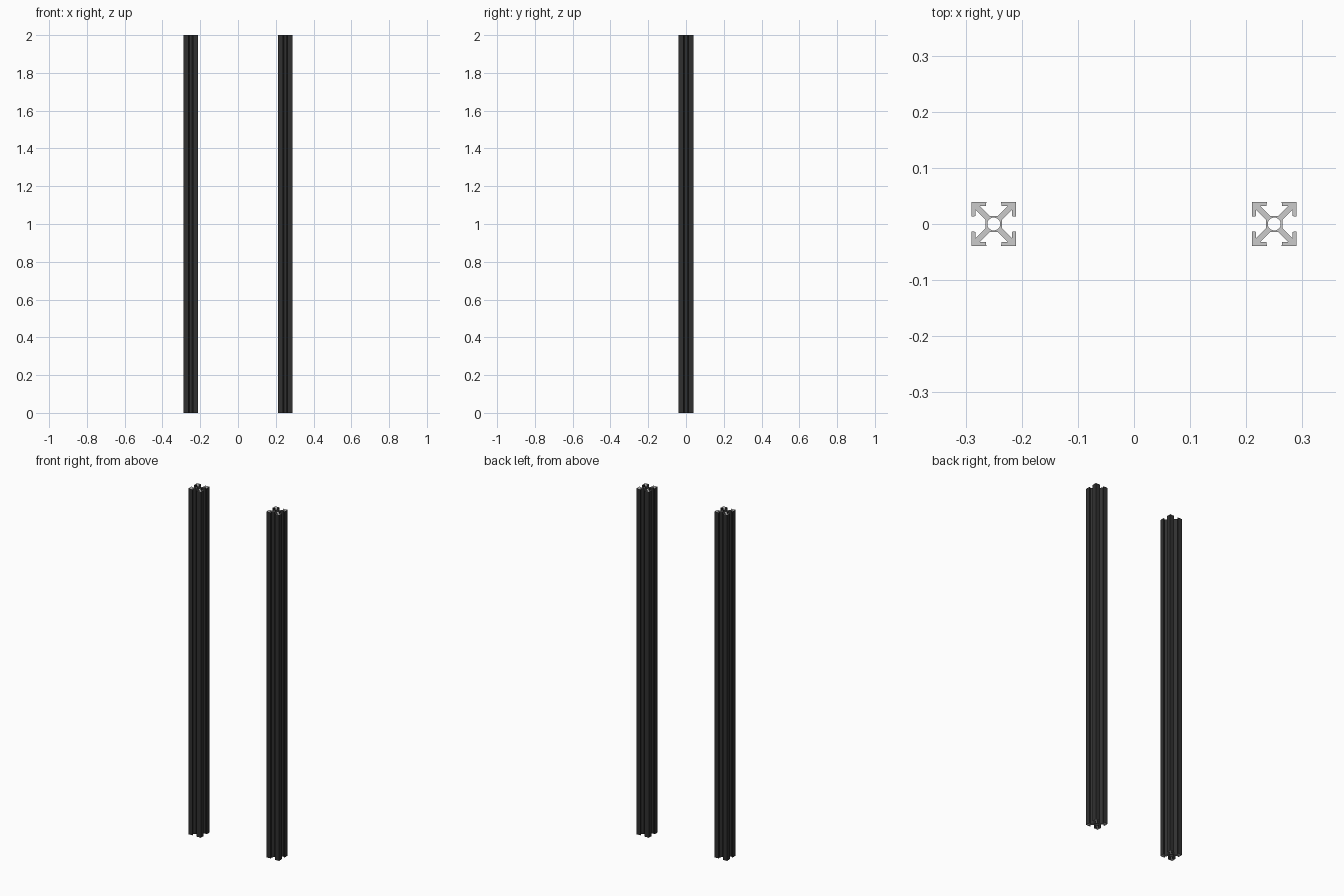
import bpy, bmesh
from math import cos, sin, pi
from mathutils import Vector, Matrix

if "Cube" in bpy.data.objects:
    bpy.data.objects.remove(bpy.data.objects["Cube"])

HALF, SLOT, LIP = 0.0395, 0.013, 0.007   # half width, half slot opening, lip thickness
ARM, HUB, BORE = 0.0075, 0.0145, 0.0115  # diagonal arm offset, hub half width, bore radius
LENGTH = 2.0

dark = bpy.data.materials.new("dark_anodised")
dark.diffuse_color = (0.03, 0.03, 0.03, 1)
dark.use_nodes = True
dark.node_tree.nodes["Principled BSDF"].inputs["Base Color"].default_value = dark.diffuse_color
bare = bpy.data.materials.new("bare_cut")
bare.diffuse_color = (0.6, 0.6, 0.6, 1)
bare.use_nodes = True
bare.node_tree.nodes["Principled BSDF"].inputs["Base Color"].default_value = bare.diffuse_color


def slotted_outline():
    # one slotted side, repeated by quarter turns
    inner = HALF - LIP
    half_side = [(SLOT, HALF), (SLOT + 0.001, inner), (inner - ARM, inner), (HUB - ARM, HUB)]
    side = [(HALF, HALF)] + half_side + [(-x, y) for x, y in reversed(half_side)]
    return [Matrix.Rotation(k * pi / 2, 2) @ Vector(p) for k in range(4) for p in side]


def add_loop(bm, pts):
    vs = [bm.verts.new((p[0], p[1], 0)) for p in pts]
    return [bm.edges.new((vs[i - 1], vs[i])) for i in range(len(vs))]


def extrusion(name, x):
    bm = bmesh.new()
    # cross-section with round bore
    edges = add_loop(bm, slotted_outline())
    edges += add_loop(bm, [(BORE * cos(a * pi / 16), BORE * sin(a * pi / 16)) for a in range(32)])
    bmesh.ops.triangle_fill(bm, edges=edges, use_beauty=True)
    # full-length extrusion
    res = bmesh.ops.extrude_face_region(bm, geom=bm.faces[:], use_keep_orig=True)
    bmesh.ops.translate(bm, vec=(0, 0, LENGTH),
                        verts=[v for v in res["geom"] if isinstance(v, bmesh.types.BMVert)])
    bmesh.ops.recalc_face_normals(bm, faces=bm.faces[:])
    # cut ends stay grey
    for f in bm.faces:
        f.material_index = 1 if abs(f.normal.z) > 0.5 else 0
    me = bpy.data.meshes.new(name)
    bm.to_mesh(me)
    bm.free()
    me.materials.append(dark)
    me.materials.append(bare)
    ob = bpy.data.objects.new(name, me)
    ob.location.x = x
    bpy.context.collection.objects.link(ob)
    bpy.context.view_layer.objects.active = ob
    ob.select_set(True)
    bpy.ops.object.shade_smooth_by_angle(angle=pi / 6)
    ob.select_set(False)


extrusion("left_slotted_post", -0.25)
extrusion("right_slotted_post", 0.25)
